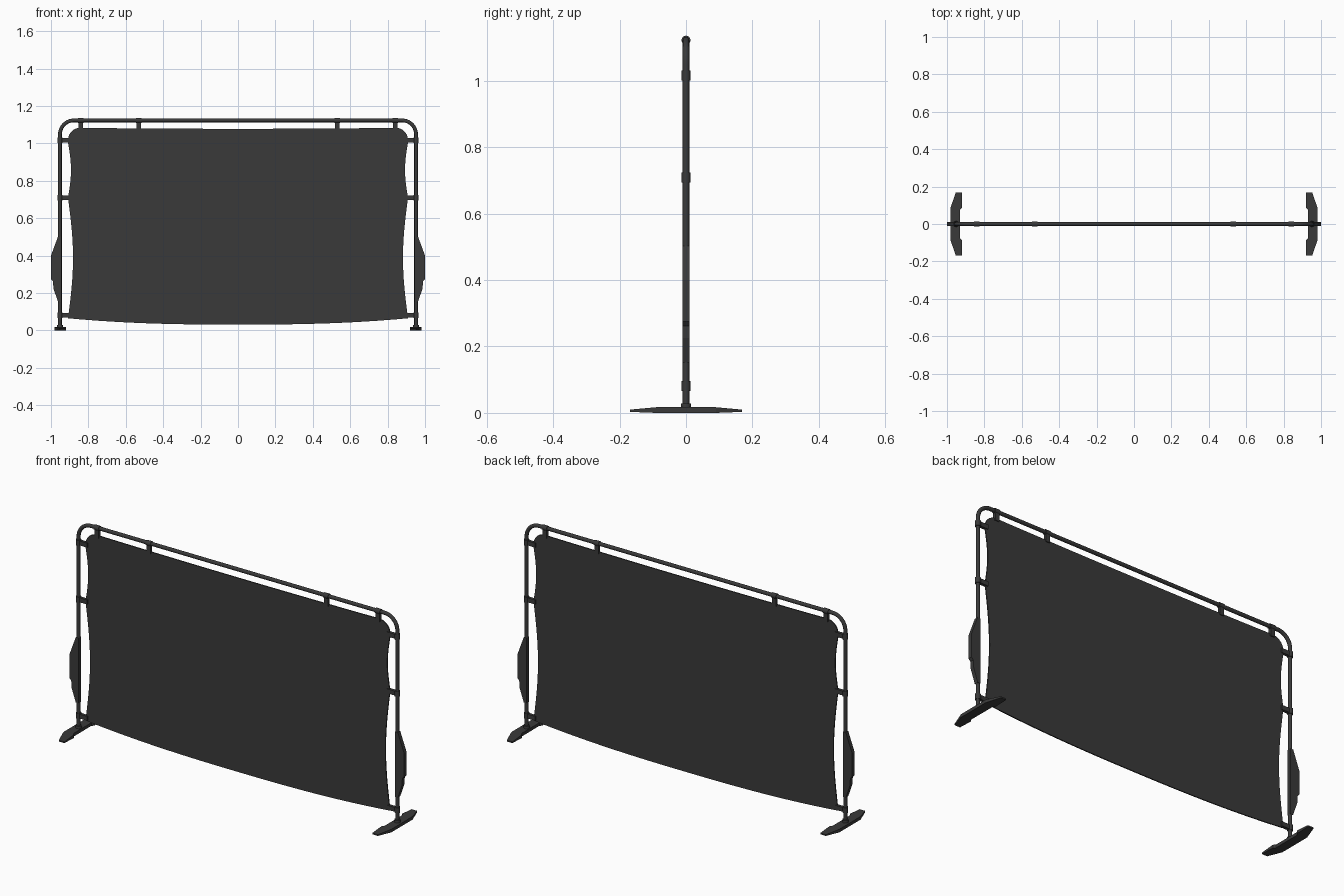
import bpy, bmesh, math
from math import sin, cos, pi
from mathutils import Vector, Matrix

if "Cube" in bpy.data.objects:
    bpy.data.objects.remove(bpy.data.objects["Cube"])

dark = bpy.data.materials.new("dark_grey")
dark.diffuse_color = (0.042, 0.042, 0.042, 1)
dark.use_nodes = True
dark.node_tree.nodes["Principled BSDF"].inputs["Base Color"].default_value = dark.diffuse_color

FX, FZ, R = 0.952, 1.123, 0.010      # frame half width, top height, tube radius


def finish(name, bm, smooth=False):
    bmesh.ops.recalc_face_normals(bm, faces=bm.faces[:])
    me = bpy.data.meshes.new(name)
    bm.to_mesh(me)
    bm.free()
    me.materials.append(dark)
    ob = bpy.data.objects.new(name, me)
    bpy.context.collection.objects.link(ob)
    if smooth:
        bpy.ops.object.select_all(action='DESELECT')
        ob.select_set(True)
        bpy.context.view_layer.objects.active = ob
        bpy.ops.object.shade_smooth_by_angle(angle=math.radians(40))
    return ob


def prism(points, offset):
    """Closed outline of 3D points extruded by offset."""
    bm = bmesh.new()
    face = bm.faces.new([bm.verts.new(p) for p in points])
    ext = bmesh.ops.extrude_face_region(bm, geom=[face], use_keep_orig=True)
    verts = [g for g in ext["geom"] if isinstance(g, bmesh.types.BMVert)]
    bmesh.ops.translate(bm, verts=verts, vec=Vector(offset))
    return bm


def add_box(bm, lo, hi):
    lo, hi = Vector(lo), Vector(hi)
    m = Matrix.Translation((lo + hi) / 2) @ Matrix.Diagonal((*(hi - lo), 1))
    bmesh.ops.create_cube(bm, size=1, matrix=m)


def clip(name, x, z, vertical_tube):
    """Collar round the tube with a strap reaching the sheet."""
    bm = bmesh.new()
    rot = Matrix() if vertical_tube else Matrix.Rotation(pi / 2, 4, 'Y')
    bmesh.ops.create_cone(bm, cap_ends=True, segments=16, radius1=0.0135,
                          radius2=0.0135, depth=0.03,
                          matrix=Matrix.Translation((x, 0, z)) @ rot)
    if vertical_tube:
        s = math.copysign(1, x)
        a, b = sorted((x, s * 0.895))
        add_box(bm, (a, -0.008, z - 0.012), (b, 0.008, z + 0.012))
    else:
        add_box(bm, (x - 0.012, -0.008, 1.07), (x + 0.012, 0.008, z))
    finish(name, bm, True)


# bent tube frame
path = [(-FX, 0.015)]
CR, N = 0.075, 10
for i in range(N + 1):
    a = pi - i / N * pi / 2
    path.append((-FX + CR + CR * cos(a), FZ - CR + CR * sin(a)))
path += [(-x, z) for x, z in reversed(path)]
cu = bpy.data.curves.new("frame_tube", 'CURVE')
cu.dimensions = '3D'
cu.bevel_depth, cu.bevel_resolution, cu.use_fill_caps = R, 4, True
sp = cu.splines.new('POLY')
sp.points.add(len(path) - 1)
for p, (x, z) in zip(sp.points, path):
    p.co = (x, 0, z, 1)
cu.materials.append(dark)
frame = bpy.data.objects.new("frame_tube", cu)
bpy.context.collection.objects.link(frame)
bpy.context.view_layer.objects.active = frame
frame.select_set(True)
bpy.ops.object.convert(target='MESH')
bpy.ops.object.shade_smooth_by_angle(angle=math.radians(40))

# stretched fabric sheet: right half outline from bottom centre to top centre
half = []
for i in range(1, 13):                                   # sagging bottom
    t = i / 12
    half.append((0.909 * t, 0.031 + 0.034 * t ** 2.5))
for z0, z1, d in ((0.065, 0.71, 0.027), (0.71, 1.005, 0.016)):   # scooped sides
    for i in range(1, 13):
        t = i / 12
        half.append((0.909 - d * sin(pi * t), z0 + (z1 - z0) * t))
for i in range(1, 8):                                    # round top corner
    a = i / 7 * pi / 2
    half.append((0.845 + 0.064 * cos(a), 1.018 + 0.065 * sin(a)))
for i in range(1, 8):                                    # slight dip along top
    t = 1 - i / 8
    half.append((0.845 * t, 1.078 + 0.005 * t * t))
outline = [(x, -0.003, z) for x, z in half]
outline += [(-x, -0.003, z) for x, z in reversed(half)]
finish("fabric_sheet", prism(outline, (0, 0.006, 0)))

# clips
for s, side in ((-1, "left"), (1, "right")):
    for i, z in enumerate((0.081, 0.709, 1.016)):
        clip(f"{side}_side_clip_{i + 1}", s * FX, z, True)
    for i, x in enumerate((0.53, 0.84)):
        clip(f"{side}_top_clip_{i + 1}", s * x, FZ, False)

    # foot: plan outline, top tapered down towards both ends
    plan = [(0.92, 0.168), (0.92, 0.087), (0.93, 0.077)]
    outer = [(0.98, 0.09), (0.953, 0.168)]
    pts = plan + [(x, -y) for x, y in reversed(plan)]
    pts += [(x, -y) for x, y in reversed(outer)] + outer
    bm = prism([(s * x, y, 0) for x, y in pts], (0, 0, 0.017))
    for v in bm.verts:
        if v.co.z > 0.01 and abs(v.co.y) > 0.1:
            v.co.z = 0.010
        elif v.co.z < 0.001 and abs(v.co.y) > 0.1:
            v.co.z = 0.003
    finish(f"{side}_foot", bm)

    # socket on the foot
    bm = bmesh.new()
    bmesh.ops.create_cone(bm, cap_ends=True, segments=16, radius1=0.016,
                          radius2=0.015, depth=0.016,
                          matrix=Matrix.Translation((s * FX, 0, 0.020)))
    finish(f"{side}_foot_socket", bm, True)

    # side plate on the upright
    prof = [(0.945, 0.152), (0.962, 0.152), (0.987, 0.225), (0.989, 0.262),
            (1.0, 0.275), (1.0, 0.40), (0.962, 0.503), (0.945, 0.503)]
    finish(f"{side}_side_plate",
           prism([(s * x, -0.0105, z) for x, z in prof], (0, 0.021, 0)))
